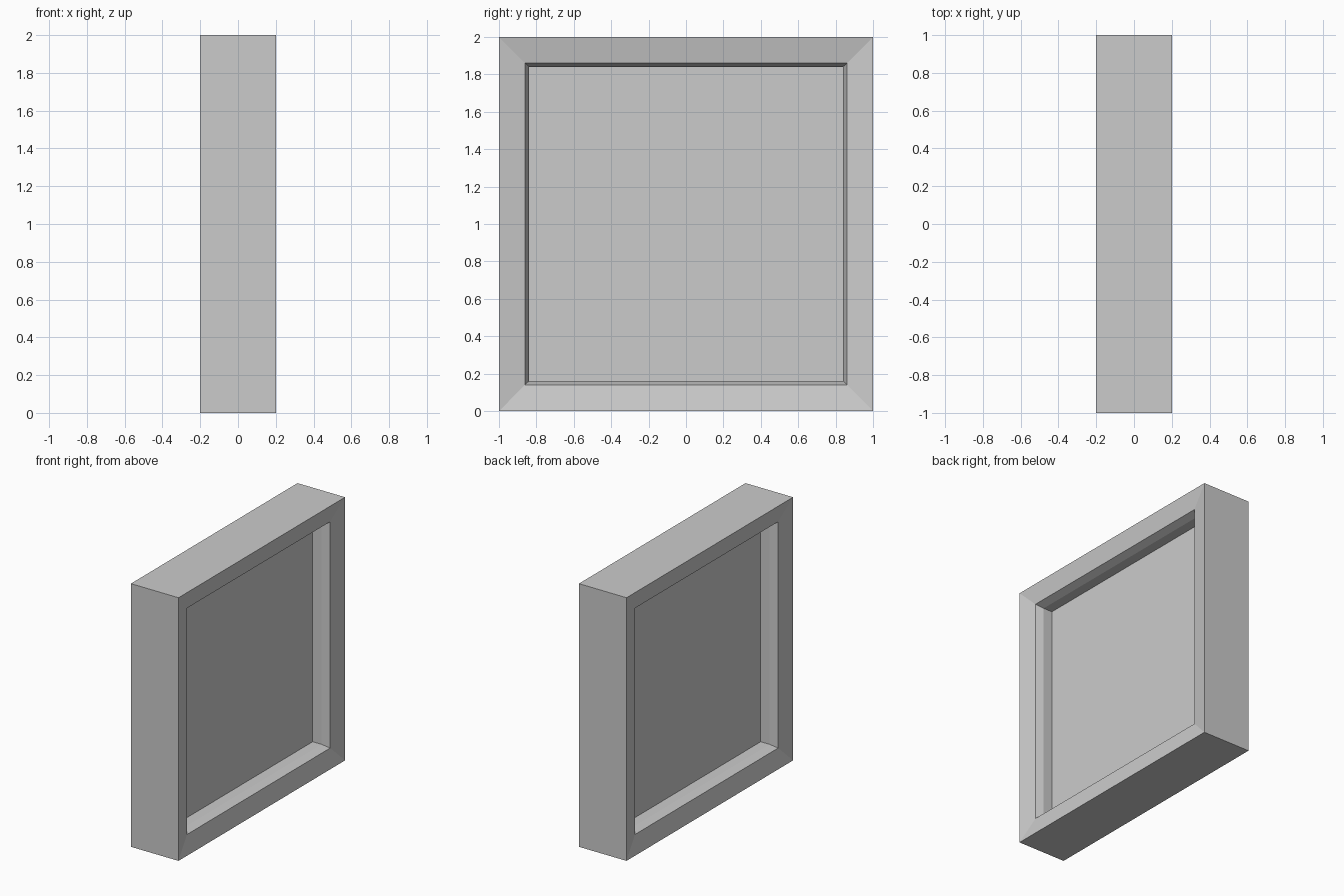
import bpy, bmesh

if "Cube" in bpy.data.objects:
    bpy.data.objects.remove(bpy.data.objects["Cube"])

# Half cross-section as (depth x, half-size of the square ring), outer rim to panel
HALF = [(0.2, 1.0),      # outer front edge
        (0.173, 0.86),   # sloped frame face ends at the opening
        (0.115, 0.84),   # chamfer inside the opening
        (0.04, 0.84)]    # wall down to the recessed panel
PROFILE = [(-x, r) for x, r in reversed(HALF)] + HALF


def square_ring(bm, x, r):
    """Square loop of vertices facing +x, centred at z = 1."""
    return [bm.verts.new((x, y * r, 1 + z * r))
            for y, z in ((-1, -1), (1, -1), (1, 1), (-1, 1))]


# Mitred square frame lofted through the profile, closed by the panel on both sides
bm = bmesh.new()
rings = [square_ring(bm, x, r) for x, r in PROFILE]
for a, b in zip(rings, rings[1:]):
    for i in range(4):
        j = (i + 1) % 4
        bm.faces.new((a[i], a[j], b[j], b[i]))
bm.faces.new(rings[-1])
bm.faces.new(list(reversed(rings[0])))
bmesh.ops.recalc_face_normals(bm, faces=bm.faces)

mesh = bpy.data.meshes.new("framed_panel")
bm.to_mesh(mesh)
bm.free()
obj = bpy.data.objects.new("framed_panel", mesh)
bpy.context.collection.objects.link(obj)
